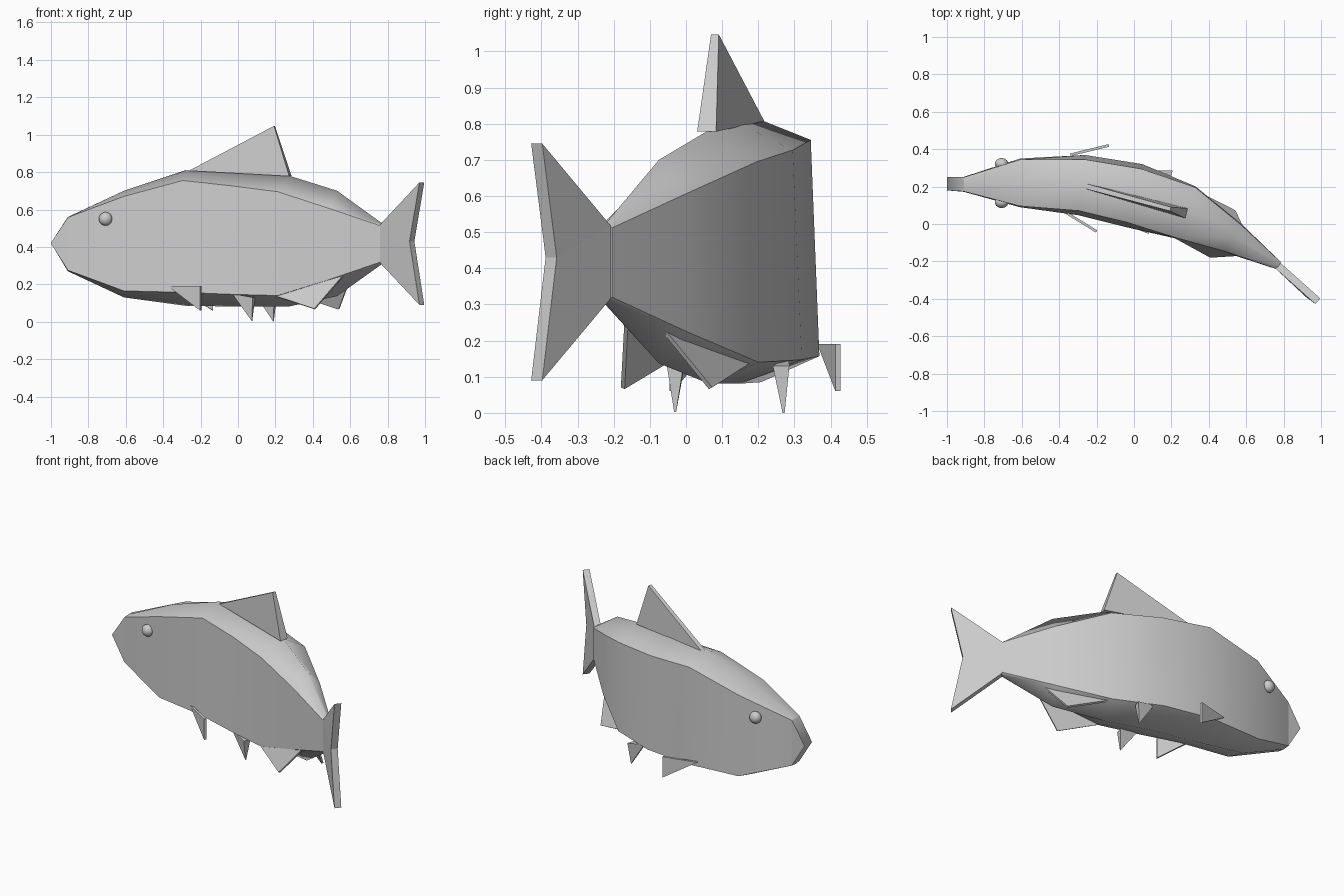
import bpy, bmesh
from mathutils import Vector

if "Cube" in bpy.data.objects:
    bpy.data.objects.remove(bpy.data.objects["Cube"])


def make_object(name, bm):
    bmesh.ops.remove_doubles(bm, verts=bm.verts, dist=0.0005)
    bmesh.ops.recalc_face_normals(bm, faces=bm.faces)
    mesh = bpy.data.meshes.new(name)
    bm.to_mesh(mesh)
    bm.free()
    ob = bpy.data.objects.new(name, mesh)
    bpy.context.collection.objects.link(ob)
    return ob


def fin(name, points, thickness, normal=None):
    """Flat fin: outline points thickened to both sides, per-point half thickness."""
    p = [Vector(q) for q in points]
    n = Vector(normal) if normal else (p[1] - p[0]).cross(p[2] - p[0])
    n.normalize()
    bm = bmesh.new()
    a = [bm.verts.new(q + n * t) for q, t in zip(p, thickness)]
    b = [bm.verts.new(q - n * t) for q, t in zip(p, thickness)]
    for i in range(len(p)):
        j = (i + 1) % len(p)
        bm.faces.new((a[i], a[j], b[j], b[i]))
    caps = [bm.faces.new(a), bm.faces.new(b[::-1])]
    bm.normal_update()
    bmesh.ops.triangulate(bm, faces=caps)
    return make_object(name, bm)


# Body stations along the bent spine:
# x, y, ridge z, shoulder z, shoulder half width, belly edge z, belly half width, keel z
stations = [
    (-1.00, 0.215, 0.42, 0.42, 0.035, 0.42, 0.035, 0.42),
    (-0.91, 0.212, 0.56, 0.558, 0.038, 0.275, 0.04, 0.27),
    (-0.61, 0.22, 0.70, 0.67, 0.124, 0.165, 0.13, 0.13),
    (-0.28, 0.208, 0.81, 0.755, 0.138, 0.157, 0.162, 0.085),
    (0.00, 0.152, 0.797, 0.727, 0.148, 0.147, 0.174, 0.081),
    (0.27, 0.063, 0.782, 0.695, 0.145, 0.14, 0.15, 0.081),
    (0.53, -0.075, 0.70, 0.605, 0.083, 0.225, 0.088, 0.137),
    (0.775, -0.223, 0.523, 0.512, 0.022, 0.32, 0.022, 0.312),
]
bm = bmesh.new()
rings = []
for i, (x, y, ridge, sz, sw, bz, bw, keel) in enumerate(stations):
    c0, c1 = stations[max(i - 1, 0)], stations[min(i + 1, len(stations) - 1)]
    side = Vector((c0[1] - c1[1], c1[0] - c0[0], 0)).normalized()
    profile = [(0, ridge), (sw, sz), (bw, bz), (0, keel), (-bw, bz), (-sw, sz)]
    rings.append([bm.verts.new(Vector((x, y, z)) + side * w) for w, z in profile])
for i, (r, s) in enumerate(zip(rings, rings[1:])):
    for k in range(6):
        m = (k + 1) % 6
        bm.faces.new((r[k], r[m], s[m], s[k])).smooth = True
    # crisp shoulder and belly edges, soft ridge and keel
    for k in (1, 2, 4, 5):
        bm.edges.get((r[k], s[k])).smooth = False
bm.faces.new(rings[-1])
for ring in (rings[1], rings[-1]):
    for k in range(6):
        bm.edges.get((ring[k], ring[k - 1])).smooth = False
bmesh.ops.dissolve_degenerate(bm, dist=0.0005, edges=bm.edges)
make_object("body", bm)

# Forked tail, following the end of the spine
fin("tail_fin",
    [(0.93, -0.373, 0.43), (0.983, -0.413, 0.745), (0.77, -0.223, 0.517),
     (0.77, -0.223, 0.317), (0.983, -0.413, 0.09)],
    [0.02] * 5, (0.65, 0.77, 0))

# Back fin, thick at the rear base
fin("dorsal_fin",
    [(-0.26, 0.203, 0.807), (0.195, 0.08, 1.047), (0.28, 0.057, 0.778)],
    [0.014, 0.011, 0.027], (0.24, 0.97, 0))

# Paired lower fins
fin("pectoral_fin_right",
    [(-0.37, 0.065, 0.19), (-0.2, -0.04, 0.19), (-0.2, -0.04, 0.06)], [0.007] * 3)
fin("pectoral_fin_left",
    [(-0.34, 0.37, 0.19), (-0.135, 0.42, 0.19), (-0.135, 0.42, 0.06)], [0.007] * 3)
fin("pelvic_fin_right",
    [(-0.03, -0.005, 0.15), (0.085, -0.03, 0.13), (0.075, -0.03, 0.003)],
    [0.005, 0.024, 0.003], (0.3, 0.95, 0))
fin("pelvic_fin_left",
    [(0.09, 0.28, 0.15), (0.2, 0.263, 0.13), (0.19, 0.27, 0.0)],
    [0.005, 0.024, 0.003], (0.3, 0.95, 0))
fin("anal_fin_right",
    [(0.2, -0.06, 0.137), (0.41, -0.175, 0.068), (0.57, -0.165, 0.255)], [0.006] * 3)
fin("anal_fin_left",
    [(0.32, 0.18, 0.14), (0.54, 0.068, 0.068), (0.61, -0.085, 0.255)], [0.006] * 3)

# Eyes
for label, s in (("right", -1), ("left", 1)):
    bm = bmesh.new()
    bmesh.ops.create_uvsphere(bm, u_segments=20, v_segments=12, radius=0.036)
    for f in bm.faces:
        f.smooth = True
    eye = make_object("eye_" + label, bm)
    eye.scale = (1, 0.85, 1)
    eye.location = (-0.708, 0.219 + s * 0.103, 0.55)
